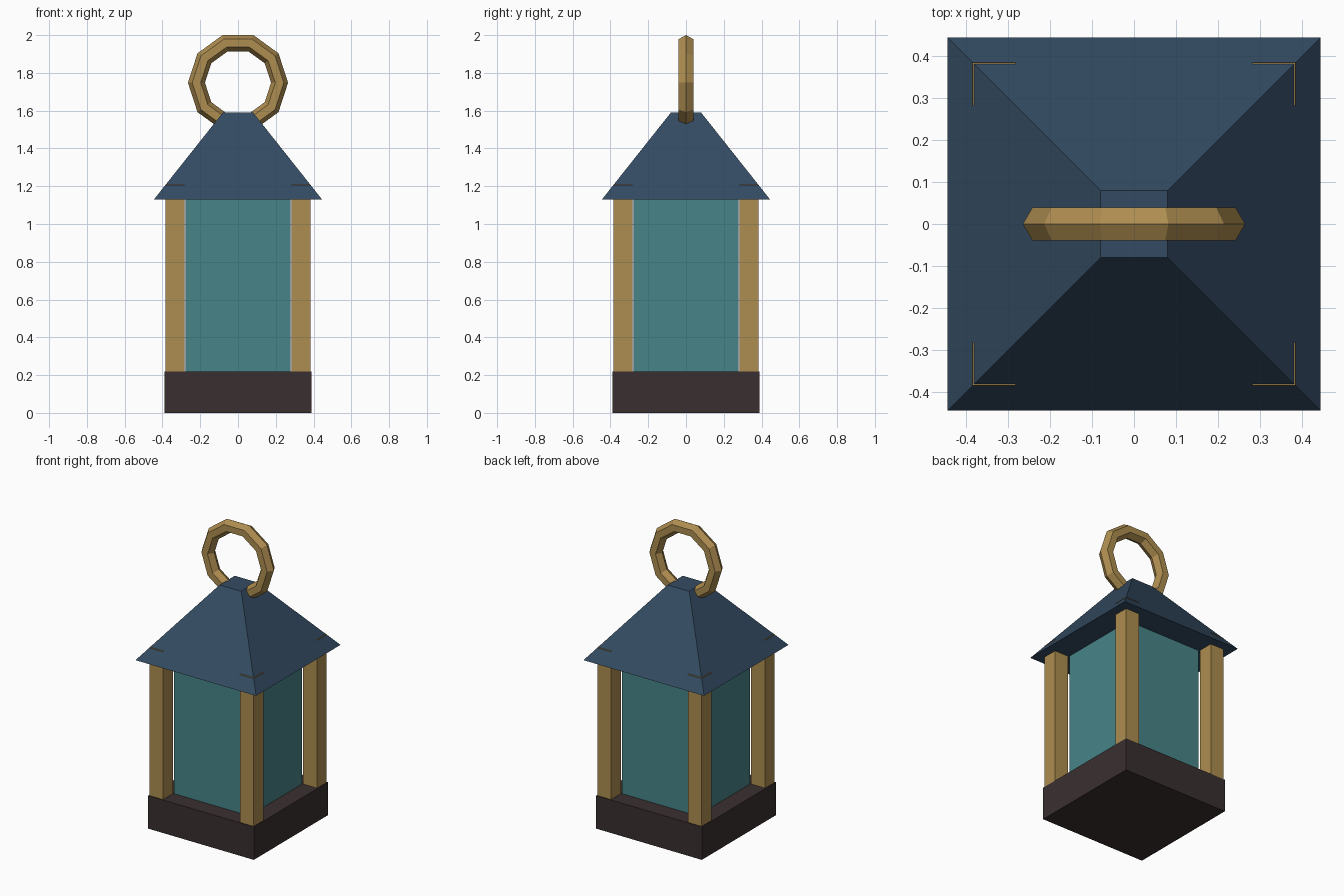
import bpy
import bmesh
from math import cos, sin, pi
from mathutils import Matrix

cube = bpy.data.objects.get("Cube")
if cube:
    bpy.data.objects.remove(cube, do_unlink=True)


def material(name, hex_code):
    """Flat material from an sRGB hex colour, stored as linear values."""
    srgb = [int(hex_code[i:i + 2], 16) / 255 for i in (0, 2, 4)]
    color = [((c + 0.055) / 1.055) ** 2.4 for c in srgb] + [1]
    mat = bpy.data.materials.new(name)
    mat.use_nodes = True
    mat.diffuse_color = color
    mat.node_tree.nodes["Principled BSDF"].inputs["Base Color"].default_value = color
    return mat


def add_object(name, bm, mat):
    bmesh.ops.recalc_face_normals(bm, faces=bm.faces)
    mesh = bpy.data.meshes.new(name)
    bm.to_mesh(mesh)
    bm.free()
    mesh.materials.append(mat)
    obj = bpy.data.objects.new(name, mesh)
    bpy.context.collection.objects.link(obj)
    return obj


def block(name, mat, half, bottom, top, x=0, y=0, top_half=None):
    """Square block; a smaller top_half tapers it into a frustum."""
    bm = bmesh.new()
    bmesh.ops.create_cube(bm, size=2)
    for v in bm.verts:
        upper = v.co.z > 0
        size = top_half if upper and top_half else half
        v.co = (x + v.co.x * size, y + v.co.y * size, top if upper else bottom)
    return add_object(name, bm, mat)


def ring(name, mat, radius, tube, height, segments, sides):
    """Upright faceted ring: a polygon section spun about the y axis."""
    bm = bmesh.new()
    loops = []
    for i in range(segments):
        turn = Matrix.Rotation(2 * pi * i / segments, 3, 'Y')
        loop = []
        for j in range(sides):
            a = 2 * pi * j / sides
            v = bm.verts.new((radius + tube * cos(a), tube * sin(a), 0))
            v.co = turn @ v.co
            v.co.z += height
            loop.append(v)
        loops.append(loop)
    for i in range(segments):
        near, far = loops[i], loops[(i + 1) % segments]
        for j in range(sides):
            k = (j + 1) % sides
            bm.faces.new((near[j], near[k], far[k], far[j]))
    return add_object(name, bm, mat)


brass = material("brass", "ae8d50")
slate = material("slate_blue", "344b62")
glass = material("teal_glass", "478487")
wood = material("dark_wood", "3a2f30")

# Base and glass body
block("base", wood, 0.39, 0, 0.22)
block("glass_body", glass, 0.277, 0.22, 1.13)

# Corner posts, their tips just breaking through the roof
for side, sx in (("left", 1), ("right", -1)):
    for end, sy in (("front", -1), ("back", 1)):
        block(f"{end}_{side}_post", brass, 0.051, 0.22, 1.21,
              x=0.334 * sx, y=0.334 * sy)

# Tapered roof and hanging ring
block("roof", slate, 0.445, 1.13, 1.59, top_half=0.08)
ring("hanging_ring", brass, 0.22, 0.045, 1.748, segments=10, sides=6)
